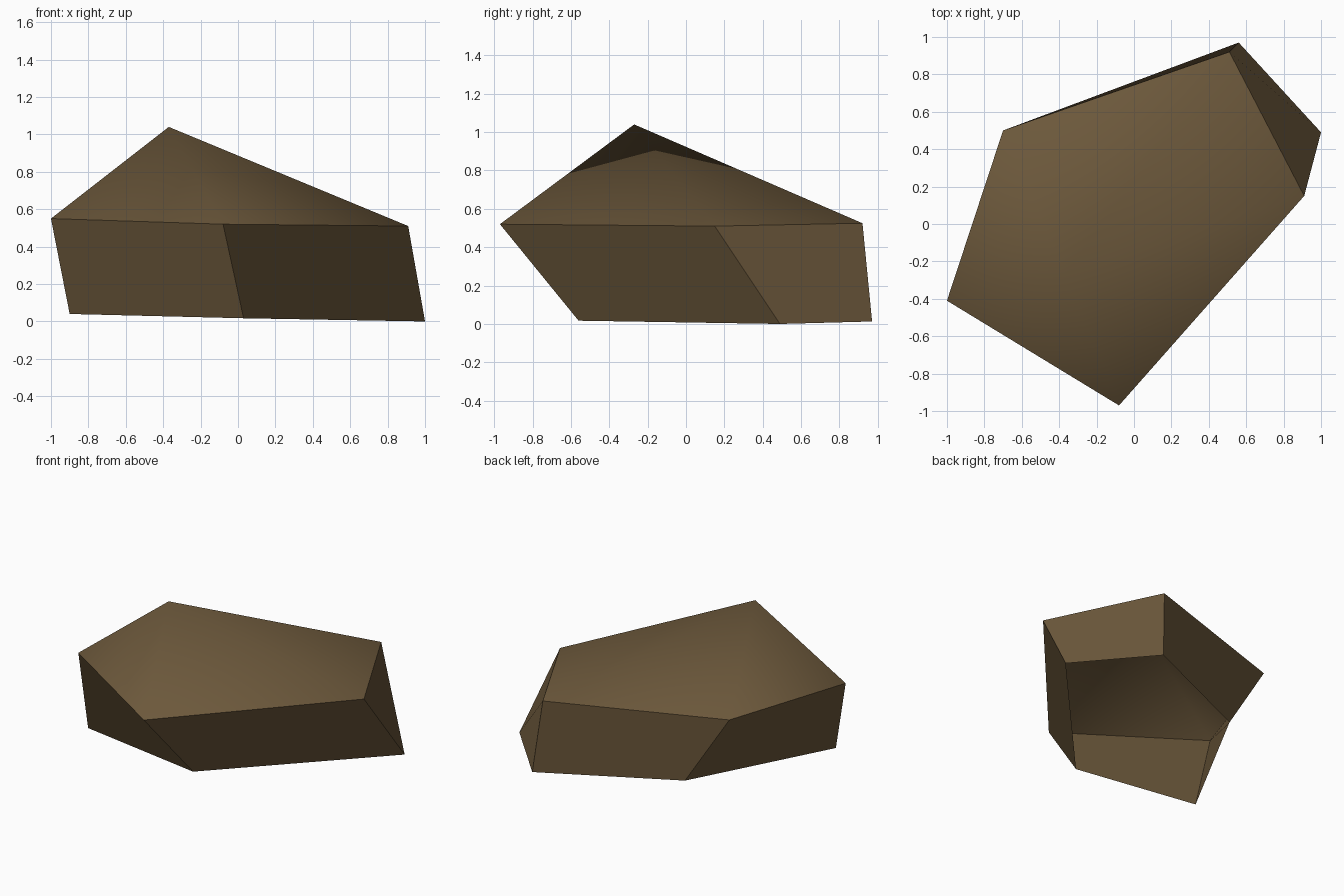
import bpy, bmesh

if "Cube" in bpy.data.objects:
    bpy.data.objects.remove(bpy.data.objects["Cube"])

# Five corners of the eaves and of the open foot, counter-clockwise from front left
eaves = [(-1.0, -0.41, 0.55), (-0.08, -0.97, 0.52), (0.91, 0.15, 0.51),
         (0.51, 0.92, 0.525), (-0.70, 0.50, 0.55)]
foot = [(-0.90, -0.44, 0.04), (0.03, -0.56, 0.017), (1.0, 0.49, 0.0),
        (0.56, 0.97, 0.013), (-0.37, 0.54, 0.035)]
peak = (-0.37, -0.27, 1.04)

brown = bpy.data.materials.new("earth brown")
brown.diffuse_color = (0.15, 0.098, 0.044, 1)
brown.use_nodes = True
brown.node_tree.nodes["Principled BSDF"].inputs["Base Color"].default_value = brown.diffuse_color

bm = bmesh.new()
upper = [bm.verts.new(p) for p in eaves]
lower = [bm.verts.new(p) for p in foot]
tip = bm.verts.new(peak)

# Slanted walls (the underside stays open) and a low, off-centre pointed top
for i in range(5):
    j = (i + 1) % 5
    bm.faces.new((lower[i], lower[j], upper[j], upper[i]))
    bm.faces.new((upper[i], upper[j], tip))

# Smooth over the pointed top, crisp at the eaves and wall corners
for f in bm.faces:
    f.smooth = True
for e in bm.edges:
    e.smooth = tip in e.verts

mesh = bpy.data.meshes.new("shell_rock")
bm.to_mesh(mesh)
bm.free()
mesh.materials.append(brown)
bpy.context.collection.objects.link(bpy.data.objects.new("shell_rock", mesh))
